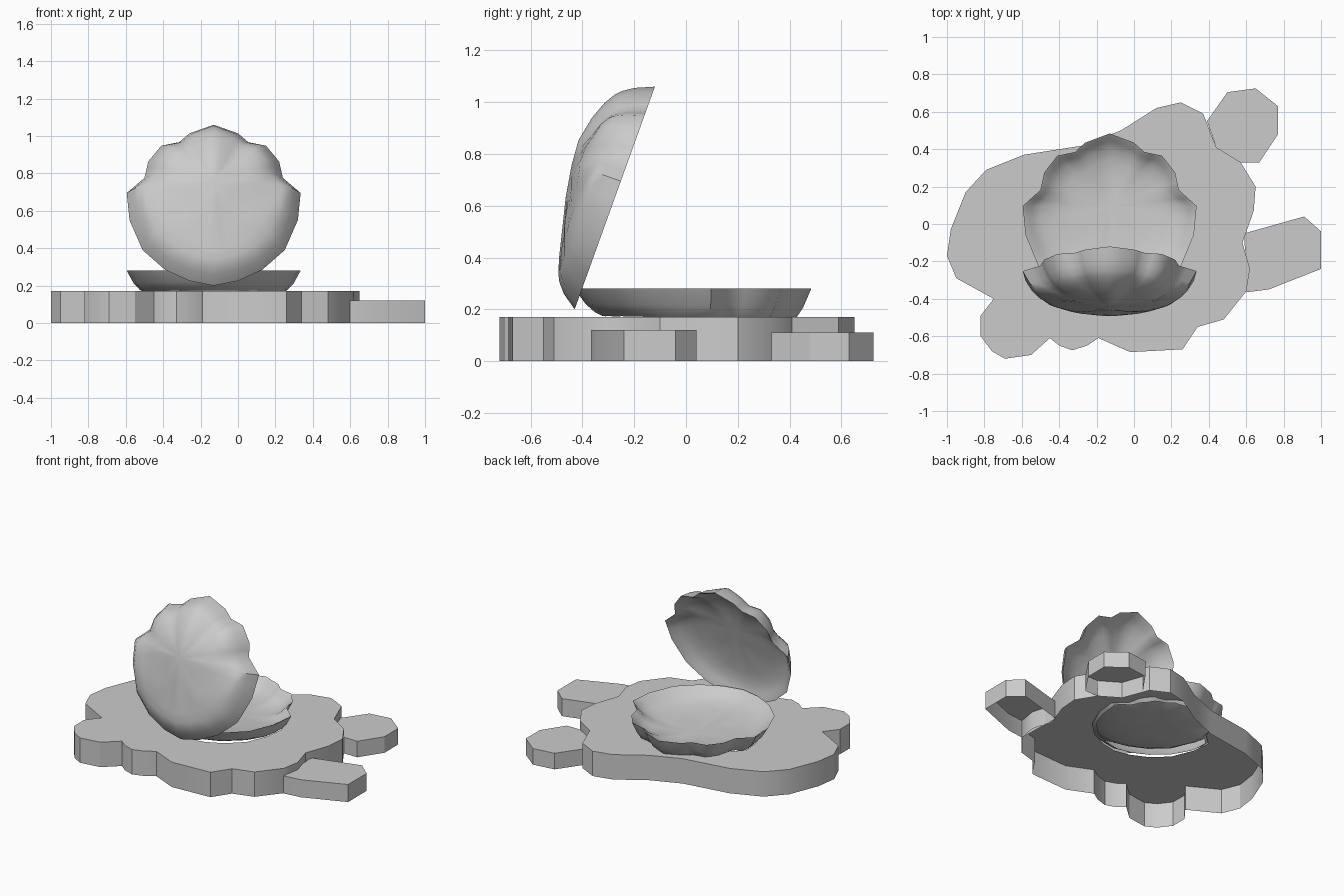
import bpy, bmesh, math
from mathutils import Vector

if "Cube" in bpy.data.objects:
    bpy.data.objects.remove(bpy.data.objects["Cube"])

CX = -0.13  # shell centre line


def finish(name, bm, angle):
    bmesh.ops.recalc_face_normals(bm, faces=bm.faces)
    me = bpy.data.meshes.new(name)
    bm.to_mesh(me)
    bm.free()
    ob = bpy.data.objects.new(name, me)
    bpy.context.collection.objects.link(ob)
    bpy.ops.object.select_all(action='DESELECT')
    ob.select_set(True)
    bpy.context.view_layer.objects.active = ob
    bpy.ops.object.shade_smooth_by_angle(angle=math.radians(angle))
    return ob


def loop_edges(bm, pts):
    vs = [bm.verts.new(p) for p in pts]
    return [bm.edges.new((vs[i - 1], vs[i])) for i in range(len(vs))], vs


def slab(name, outline, h, hole=None):
    # open-bottomed slab: side walls and a top, optionally with a hole
    bm = bmesh.new()
    edges, top = loop_edges(bm, [(x, y, h) for x, y in outline])
    if hole:
        edges = edges + loop_edges(bm, [(x, y, h) for x, y in hole])[0]
    bmesh.ops.triangle_fill(bm, use_beauty=True, use_dissolve=False,
                            edges=edges, normal=(0, 0, 1))
    low = [bm.verts.new((x, y, 0)) for x, y in outline]
    for i in range(len(top)):
        bm.faces.new((top[i - 1], top[i], low[i], low[i - 1]))
    return finish(name, bm, 30)


# Shell rim: half outline from hinge to tip as (x, distance from hinge)
half = [(0, 0), (.13, .027), (.26, .09), (.38, .202), (.45, .372), (.465, .526),
        (.37, .612), (.35, .705), (.28, .795), (.185, .815), (.13, .865), (0, .914)]
rim = half + [(-x, s) for x, s in half[-2:0:-1]]
spokes = []
for i, p in enumerate(rim):
    q = rim[(i + 1) % len(rim)]
    spokes += [Vector(p), (Vector(p) + Vector(q)) / 2]
MID = Vector((0, .52))

OUTER = [(1, 0), (.92, .065), (.85, .1), (.79, .118), (.68, .138), (.5, .16), (.25, .185)]
INNER = [(.955, .012), (.9, .035), (.8, .06), (.65, .078), (.45, .088), (.22, .094)]


def ring(t, depth, ridge, tilt):
    # one scaled copy of the rim, pushed outward with fan-shaped flutes
    out = []
    for p in spokes:
        q = MID + (p - MID) * t
        fan = math.atan2(q.x, q.y + .02)
        d = depth + tilt * (q.y - .5) * (1 - t)
        d += ridge * math.cos(18 * fan) * 4 * t * (1 - t) * min(1, q.y * 2)
        out.append((q.x, q.y, d))
    return out


def shell(name, place, outer, cap_outer):
    bm = bmesh.new()
    rings = [ring(t, d, .011, .16) for t, d in reversed(outer)]
    rings += [ring(t, d, .006, .04) for t, d in INNER]
    vr = [[bm.verts.new(place(*p)) for p in r] for r in rings]
    n = len(spokes)
    for a, b in zip(vr, vr[1:]):
        for i in range(n):
            bm.faces.new((a[i - 1], a[i], b[i], b[i - 1]))
    caps = [(vr[-1], .097)] + ([(vr[0], .2)] if cap_outer else [])
    for r, d in caps:
        c = bm.verts.new(place(MID.x, MID.y, d))
        for i in range(n):
            bm.faces.new((r[i - 1], r[i], c))
    return finish(name, bm, 40)


# Raised upper shell, leaning back over the hinge
shell("upper_shell", lambda x, s, d: (x + CX, -.43 + .339 * s - .941 * d,
                                      .2 + .941 * s + .339 * d), OUTER, True)
# Lower shell, lying flat and sunk into the base
shell("lower_shell", lambda x, s, d: (x + CX, s - .43, .28 - d), OUTER[:4], False)

# Lobed base, open under the lower shell
base = [(-1, -.17), (-.98, -.03), (-.9, .17), (-.79, .29), (-.59, .37), (-.27, .42),
        (-.07, .5), (.12, .62), (.25, .65), (.37, .59), (.44, .41), (.57, .33),
        (.65, .2), (.64, .07), (.58, -.1), (.62, -.24), (.6, -.36), (.48, -.51),
        (.34, -.55), (.26, -.67), (-.02, -.685), (-.19, -.61), (-.25, -.65),
        (-.33, -.675), (-.4, -.65), (-.45, -.61), (-.55, -.7), (-.69, -.72),
        (-.76, -.68), (-.82, -.6), (-.82, -.49), (-.75, -.4), (-.95, -.29)]
hole = [(p[0] + CX, p[1] - .43) for p in ring(.84, 0, 0, 0)]
slab("base", base, .17, hole)

# Two lower side stones
slab("side_stone", [(.59, -.05), (.91, .04), (1, -.04), (1, -.24), (.72, -.35), (.6, -.365)], .12)
slab("back_stone", [(.39, .55), (.5, .705), (.65, .725), (.77, .63), (.77, .48),
                    (.67, .33), (.57, .33), (.44, .41)], .11)
